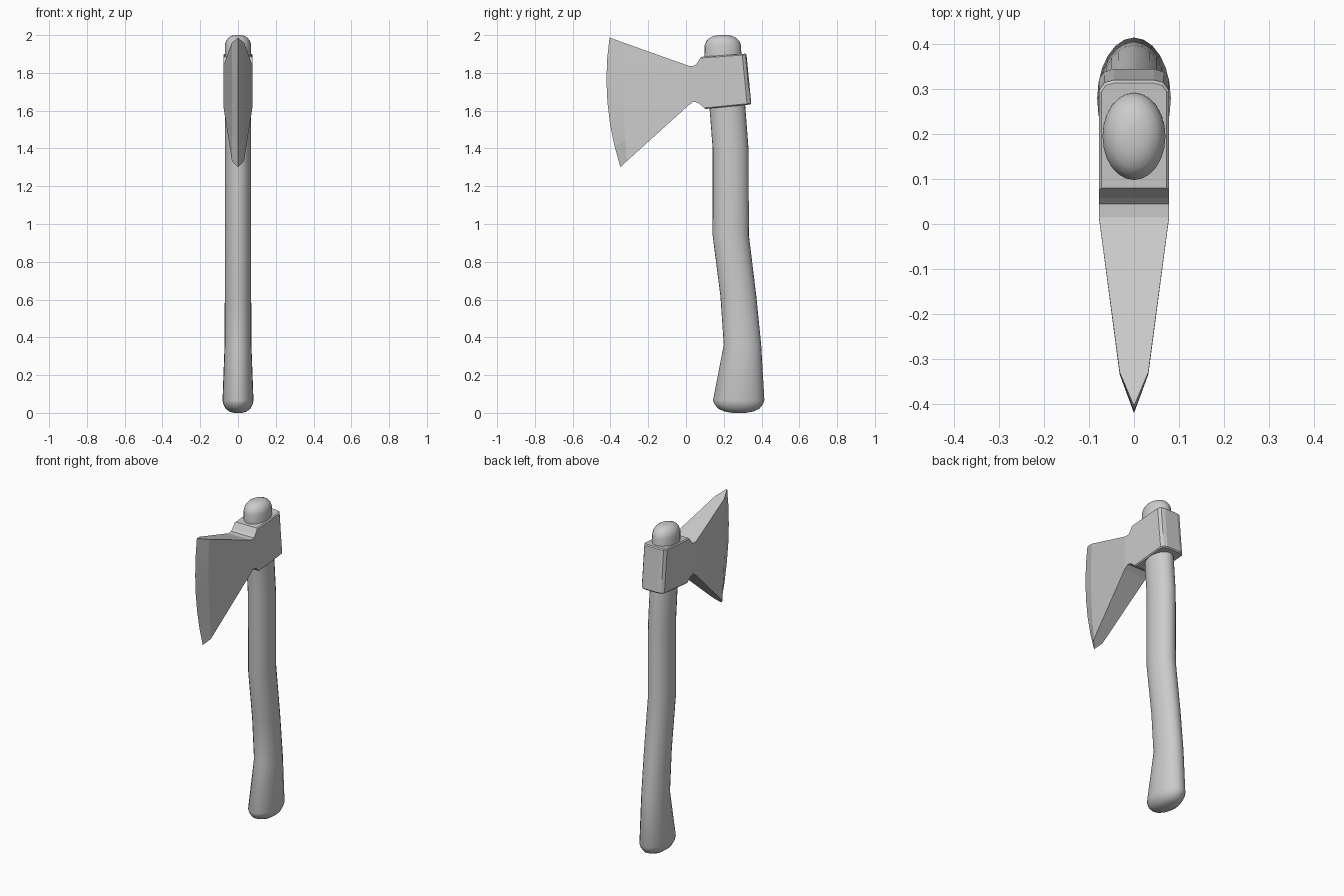
import bpy, bmesh, math

if "Cube" in bpy.data.objects:
    bpy.data.objects.remove(bpy.data.objects["Cube"])


def finish(bm, name, angle):
    bmesh.ops.remove_doubles(bm, verts=bm.verts, dist=0.0005)
    bmesh.ops.recalc_face_normals(bm, faces=bm.faces)
    mesh = bpy.data.meshes.new(name)
    bm.to_mesh(mesh)
    bm.free()
    ob = bpy.data.objects.new(name, mesh)
    bpy.context.collection.objects.link(ob)
    bpy.ops.object.select_all(action='DESELECT')
    ob.select_set(True)
    bpy.context.view_layer.objects.active = ob
    bpy.ops.object.shade_smooth_by_angle(angle=math.radians(angle))
    return ob


def loft(bm, rings):
    loops = [[bm.verts.new(p) for p in ring] for ring in rings]
    n = len(loops[0])
    for a, b in zip(loops, loops[1:]):
        for i in range(n):
            j = (i + 1) % n
            bm.faces.new((a[i], a[j], b[j], b[i]))
    bm.faces.new(loops[0])
    bm.faces.new(loops[-1])


# Handle: elliptical sections (z, centre y, half x, half y)
SEG = 24
sections = [
    (0.0, 0.28, 0.022, 0.035), (0.007, 0.28, 0.045, 0.075),
    (0.022, 0.28, 0.065, 0.108), (0.045, 0.279, 0.077, 0.128),
    (0.067, 0.279, 0.082, 0.136), (0.36, 0.299, 0.071, 0.099),
    (0.62, 0.277, 0.07, 0.095), (0.94, 0.237, 0.07, 0.096),
    (1.4, 0.236, 0.07, 0.095), (1.62, 0.219, 0.07, 0.095),
    (1.88, 0.196, 0.07, 0.097), (1.945, 0.195, 0.07, 0.097),
    (1.968, 0.195, 0.064, 0.088), (1.985, 0.195, 0.052, 0.071),
    (1.996, 0.195, 0.034, 0.046), (2.0, 0.195, 0.015, 0.02)]
bm = bmesh.new()
loft(bm, [[(rx * math.cos(2 * math.pi * i / SEG),
            cy + ry * math.sin(2 * math.pi * i / SEG), z) for i in range(SEG)]
          for z, cy, rx, ry in sections])
finish(bm, "handle", 40)

# Axe head: columns from cutting edge to back (top yz, bottom yz, half x, bulge)
ROWS = 6
columns = [
    ((-0.405, 1.987), (-0.347, 1.30), 0.0, 0.04),
    ((-0.33, 1.96), (-0.312, 1.334), 0.032, 0.012),
    ((0.015, 1.837), (0.012, 1.627), 0.078, 0),
    ((0.045, 1.838), (0.04, 1.648), 0.078, 0),
    ((0.058, 1.852), (0.065, 1.641), 0.078, 0),
    ((0.08, 1.885), (0.103, 1.609), 0.078, 0),
    ((0.297, 1.90), (0.324, 1.631), 0.078, 0),
    ((0.314, 1.902), (0.339, 1.632), 0.066, 0),
    ((0.32, 1.902), (0.346, 1.633), 0.045, 0)]
rings = []
for (ty, tz), (by, bz), hx, bulge in columns:
    side = []
    for r in range(ROWS + 1):
        t = r / ROWS
        side.append((hx, ty + (by - ty) * t - bulge * 4 * t * (1 - t),
                     tz + (bz - tz) * t))
    rings.append(side + [(-x, y, z) for x, y, z in reversed(side)])
bm = bmesh.new()
loft(bm, rings)
bmesh.ops.remove_doubles(bm, verts=bm.verts, dist=0.0005)
# drop the collapsed cap along the cutting edge
bmesh.ops.dissolve_degenerate(bm, edges=bm.edges, dist=0.0005)
bmesh.ops.recalc_face_normals(bm, faces=bm.faces)
# small chamfer around the top and bottom rims of the eye block
rim = [e for e in bm.edges if len(e.link_faces) == 2
       and all(v.co.y > 0.079 for v in e.verts)
       and e.calc_face_angle(0) > math.radians(55)
       and abs(e.verts[0].co.z - e.verts[1].co.z) < 0.04
       and any(abs(f.normal.z) > 0.8 for f in e.link_faces)
       and max(abs(v.co.x) for v in e.verts) > 0.03]
bmesh.ops.bevel(bm, geom=rim, offset=0.008, segments=1, affect='EDGES',
                clamp_overlap=True)
finish(bm, "axe_head", 5)
